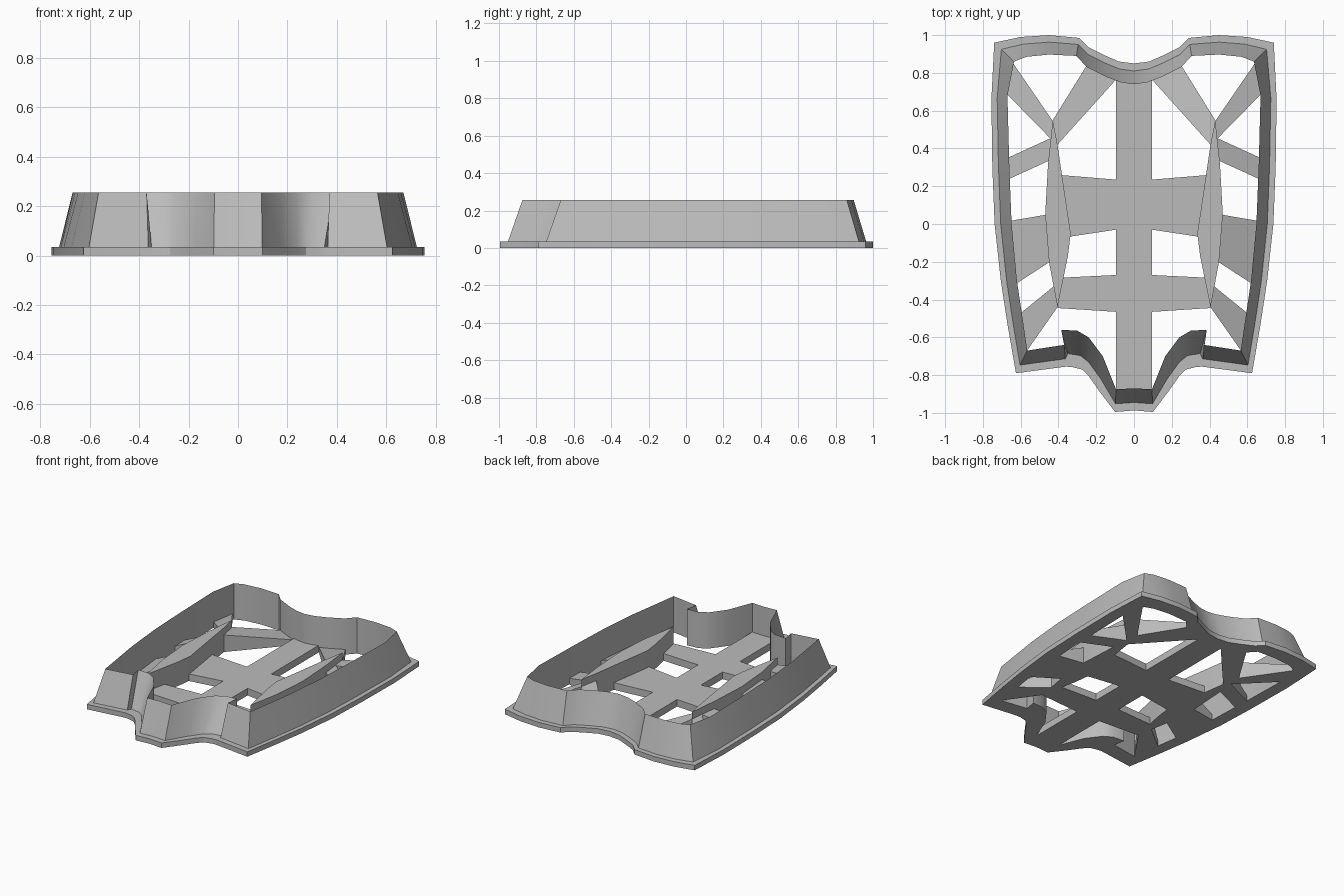
import bpy
import bmesh
import math

cube = bpy.data.objects.get("Cube")
if cube:
    bpy.data.objects.remove(cube, do_unlink=True)

RIM_HEIGHT = 0.035
BAR_HEIGHT = 0.05
FIN_HEIGHT = 0.17
RAMP_HEIGHT = 0.12
WALL_HEIGHT = 0.255

# One plain plastic colour
grey = bpy.data.materials.new("plain_grey")
grey.use_nodes = True
grey.diffuse_color = (0.5, 0.5, 0.5, 1)
grey.node_tree.nodes["Principled BSDF"].inputs["Base Color"].default_value = grey.diffuse_color


def finish(name, bm, smooth=False, mirror=False):
    """Turn a bmesh into a named, coloured object."""
    bmesh.ops.recalc_face_normals(bm, faces=bm.faces)
    mesh = bpy.data.meshes.new(name)
    bm.to_mesh(mesh)
    bm.free()
    mesh.materials.append(grey)
    obj = bpy.data.objects.new(name, mesh)
    bpy.context.collection.objects.link(obj)
    if mirror:
        modifier = obj.modifiers.new("mirror", "MIRROR")
        modifier.use_clip = True
    if smooth:
        bpy.ops.object.select_all(action="DESELECT")
        obj.select_set(True)
        bpy.context.view_layer.objects.active = obj
        bpy.ops.object.shade_smooth_by_angle(angle=math.radians(28))
    return obj


def prism(name, outline, heights, smooth=False):
    """Upright prism on the ground, with its own top height at each corner."""
    bm = bmesh.new()
    low = [bm.verts.new((x, y, 0)) for x, y in outline]
    high = [bm.verts.new((x, y, z)) for (x, y), z in zip(outline, heights)]
    bm.faces.new(low)
    bm.faces.new(high)
    count = len(outline)
    for i in range(count):
        j = (i + 1) % count
        bm.faces.new((low[i], low[j], high[j], high[i]))
    return finish(name, bm, smooth, mirror=True)


# Half outline from back centre to front centre: rim x, y and cutting edge x, y
half_outline = [
    (0, .85, 0, .74), (.08, .86, .07, .75), (.16, .895, .15, .78),
    (.24, .935, .25, .83), (.29, .985, .305, .89), (.45, 1, .45, .897),
    (.6, .99, .57, .885), (.74, .96, .635, .86), (.755, .66, .67, .68),
    (.75, .3, .66, .3), (.738, 0, .648, 0), (.705, -.3, .62, -.3),
    (.67, -.53, .59, -.5), (.625, -.79, .565, -.67), (.36, -.755, .37, -.64),
    (.33, -.757, .385, -.56), (.275, -.77, .3, -.565), (.24, -.805, .24, -.6),
    (.18, -.89, .165, -.7), (.1, -.995, .095, -.875), (0, -.987, 0, -.87),
]
other_half = [(-a, b, -c, d) for a, b, c, d in reversed(half_outline[1:-1])]
outline = half_outline + other_half

# Rim and tapered wall: outer face slopes in, inner face is upright
bm = bmesh.new()
sections = []
for rx, ry, tx, ty in outline:
    foot_x = rx + (tx - rx) * 0.36
    foot_y = ry + (ty - ry) * 0.36
    section = [
        (rx, ry, 0), (rx, ry, RIM_HEIGHT), (foot_x, foot_y, RIM_HEIGHT),
        (tx, ty, WALL_HEIGHT), (tx, ty, 0),
    ]
    sections.append([bm.verts.new(p) for p in section])
for i, here in enumerate(sections):
    there = sections[(i + 1) % len(sections)]
    for k in range(len(here)):
        n = (k + 1) % len(here)
        bm.faces.new((here[k], there[k], there[n], here[n]))
finish("rim_and_wall", bm, smooth=True)

# Flat spine and its two cross bars
flat_bars = {
    "spine": [(0, .79), (.095, .79), (.095, -.93), (0, -.93)],
    "middle_cross_bar": [(0, .23), (.095, .235), (.4, .26), (.36, -.07), (.095, -.03), (0, -.03)],
    "front_cross_bar": [(0, -.27), (.095, -.27), (.4, -.285), (.405, -.445), (.095, -.465), (0, -.465)],
}
for name, points in flat_bars.items():
    prism(name, points, [BAR_HEIGHT] * len(points))

# Tall lens-shaped fins beside the spine
fin = [(.43, .55), (.405, .42), (.38, .25), (.335, -.05), (.35, -.17),
       (.405, -.44), (.45, -.2), (.47, .05), (.455, .32)]
prism("fins", fin, [FIN_HEIGHT] * len(fin), smooth=True)

# Ramped struts: two corners at the wall, then two at the fin
struts = {
    "back_corner_struts": [(.685, .7), (.66, .88), (.43, .545), (.44, .45)],
    "back_centre_struts": [(.25, .84), (.09, .77), (.405, .42), (.43, .55)],
    "back_side_struts": [(.68, .23), (.68, .345), (.44, .455), (.45, .335)],
    "middle_side_struts": [(.63, -.32), (.665, .015), (.46, .05), (.445, -.2)],
    "front_corner_struts": [(.58, -.69), (.61, -.48), (.425, -.33), (.405, -.44)],
}
for name, points in struts.items():
    prism(name, points, [RIM_HEIGHT, RIM_HEIGHT, RAMP_HEIGHT, RAMP_HEIGHT])
